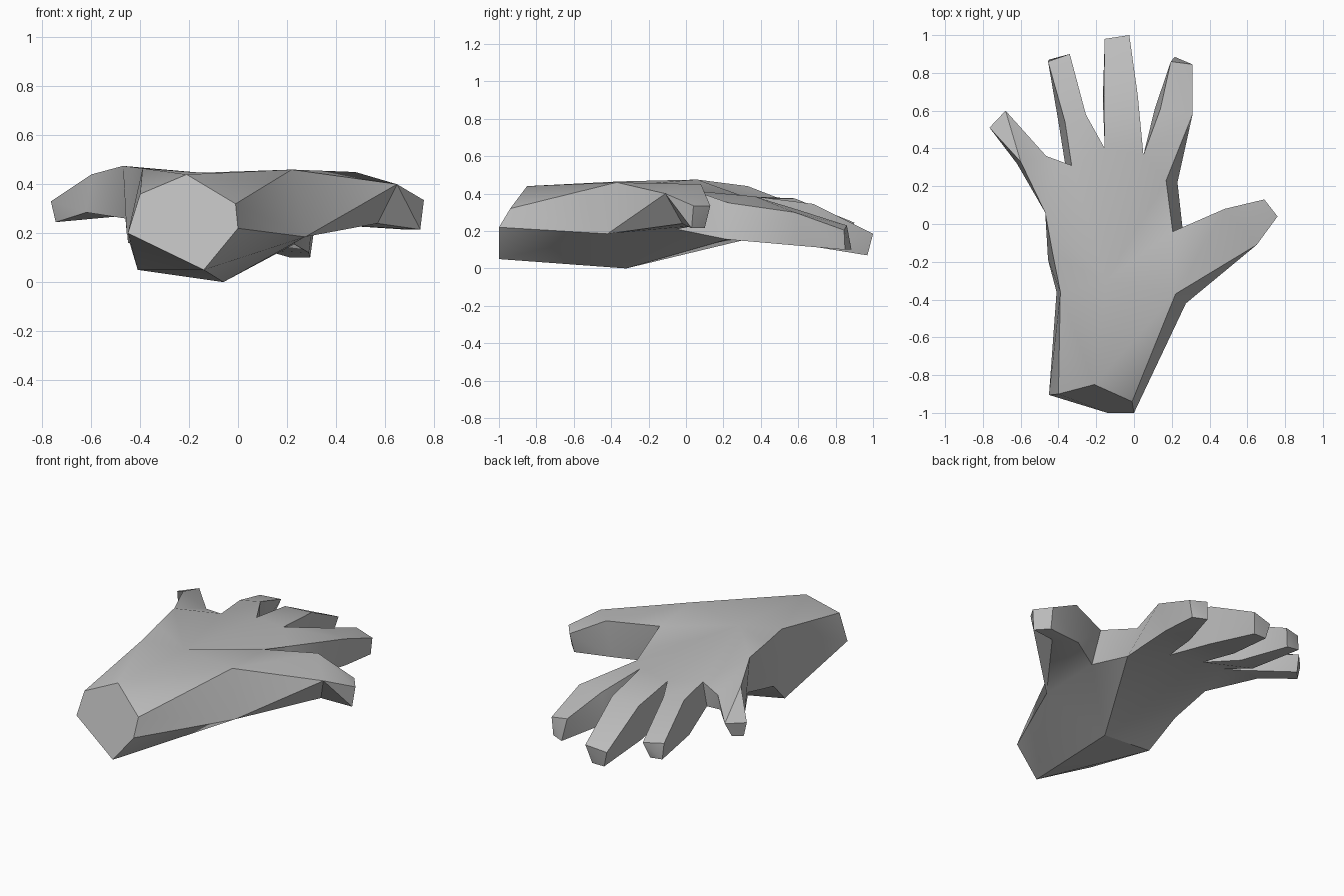
import bpy
import bmesh
from mathutils import Vector

default_cube = bpy.data.objects.get("Cube")
if default_cube:
    bpy.data.objects.remove(default_cube, do_unlink=True)

bm = bmesh.new()


def points(*coords):
    return [bm.verts.new(co) for co in coords]


def add_quad(corners, centre):
    """Two triangles, split along the diagonal that bulges outward."""
    a, b, c, d = corners
    outward_ac = ((a.co + c.co) / 2 - centre).length
    outward_bd = ((b.co + d.co) / 2 - centre).length
    if outward_ac >= outward_bd:
        triangles = ((a, b, c), (a, c, d))
    else:
        triangles = ((a, b, d), (b, c, d))
    for triangle in triangles:
        bm.faces.new(triangle)


def loft(ring_a, ring_b):
    """Skin two rings that have the same number of corners."""
    both = ring_a + ring_b
    centre = sum((v.co for v in both), Vector()) / len(both)
    for i in range(len(ring_a)):
        j = (i + 1) % len(ring_a)
        add_quad((ring_a[i], ring_a[j], ring_b[j], ring_b[i]), centre)


def add_finger(base, joint, tip):
    """Grow a finger from one gap of the rims; sections run over the top, then under."""
    base_section = [back_rim[base], back_rim[base + 1],
                    palm_rim[base + 1], palm_rim[base]]
    joint_section, tip_section = points(*joint), points(*tip)
    loft(base_section, joint_section)
    loft(joint_section, tip_section)
    # Blunt, faceted fingertip
    tip_centre = sum((v.co for v in joint_section), Vector()) / len(joint_section)
    add_quad(tip_section, tip_centre)


# Palm rims run from the outer heel, around the fingers, to the thumb heel
back_rim = points(
    (-.39, -.36, .465), (-.43, -.16, .47), (-.47, .06, .475),
    (-.33, .31, .385), (-.155, .40, .375), (.05, .365, .385),
    (.17, .23, .35), (.205, -.04, .445), (.22, -.37, .46))
palm_rim = points(
    (-.41, -.36, .05), (-.455, -.19, .2), (-.46, .06, .26),
    (-.365, .32, .25), (-.155, .40, .18), (.05, .365, .165),
    (.23, .22, .155), (.26, -.05, .21), (.275, -.42, .185))
back_hub, heel_hub = points((-.15, -.3, .447), (-.06, -.32, 0))

# Back of the hand and palm, each fanned from its hub
for rim, hub in ((back_rim, back_hub), (palm_rim, heel_hub)):
    for first, second in zip(rim, rim[1:]):
        bm.faces.new((hub, first, second))

# Outer edge of the hand and the edge between index finger and thumb
palm_centre = Vector((-.1, -.05, .3))
for i in (0, 1, 6):
    add_quad((back_rim[i], back_rim[i + 1], palm_rim[i + 1], palm_rim[i]), palm_centre)

# Wrist
wrist_end = points(
    (-.45, -.905, .2), (-.40, -.9, .36), (-.21, -.85, .44),
    (-.01, -.94, .32), (0, -1, .22), (-.14, -1, .05))
palm_end = [palm_rim[0], back_rim[0], back_hub, back_rim[-1], palm_rim[-1], heel_hub]
loft(wrist_end, palm_end)
bm.faces.new(wrist_end)

# Little finger
add_finger(2, joint=((-.6, .33, .44), (-.465, .36, .36), (-.475, .35, .27), (-.62, .32, .285)),
           tip=((-.765, .51, .33), (-.68, .6, .335), (-.7, .56, .25), (-.745, .51, .245)))
# Ring finger
add_finger(3, joint=((-.365, .54, .37), (-.255, .58, .375), (-.28, .58, .16), (-.40, .54, .17)),
           tip=((-.455, .86, .255), (-.34, .9, .245), (-.37, .87, .15), (-.45, .87, .16)))
# Middle finger
add_finger(4, joint=((-.16, .68, .335), (.02, .68, .345), (.01, .66, .12), (-.165, .66, .125)),
           tip=((-.155, .98, .165), (-.025, 1, .185), (-.05, .97, .07), (-.13, .97, .07)))
# Index finger
add_finger(5, joint=((.14, .61, .31), (.31, .58, .3), (.29, .62, .12), (.11, .61, .13)),
           tip=((.195, .86, .23), (.31, .845, .205), (.295, .85, .1), (.215, .885, .1)))
# Thumb
add_finger(7, joint=((.48, .08, .45), (.65, -.11, .4), (.57, -.02, .24), (.45, .06, .23)),
           tip=((.69, .13, .335), (.76, .04, .335), (.745, .03, .215), (.68, .1, .215)))

bmesh.ops.recalc_face_normals(bm, faces=bm.faces)
mesh = bpy.data.meshes.new("hand")
bm.to_mesh(mesh)
bm.free()

# Plain grey colour
grey = bpy.data.materials.new("plain_grey")
grey.use_nodes = True
colour = (.5, .5, .5, 1)
grey.diffuse_color = colour
grey.node_tree.nodes["Principled BSDF"].inputs["Base Color"].default_value = colour
mesh.materials.append(grey)

hand = bpy.data.objects.new("hand", mesh)
bpy.context.collection.objects.link(hand)
bpy.ops.object.select_all(action="DESELECT")
hand.select_set(True)
bpy.context.view_layer.objects.active = hand
bpy.ops.object.shade_smooth_by_angle(angle=.6)
